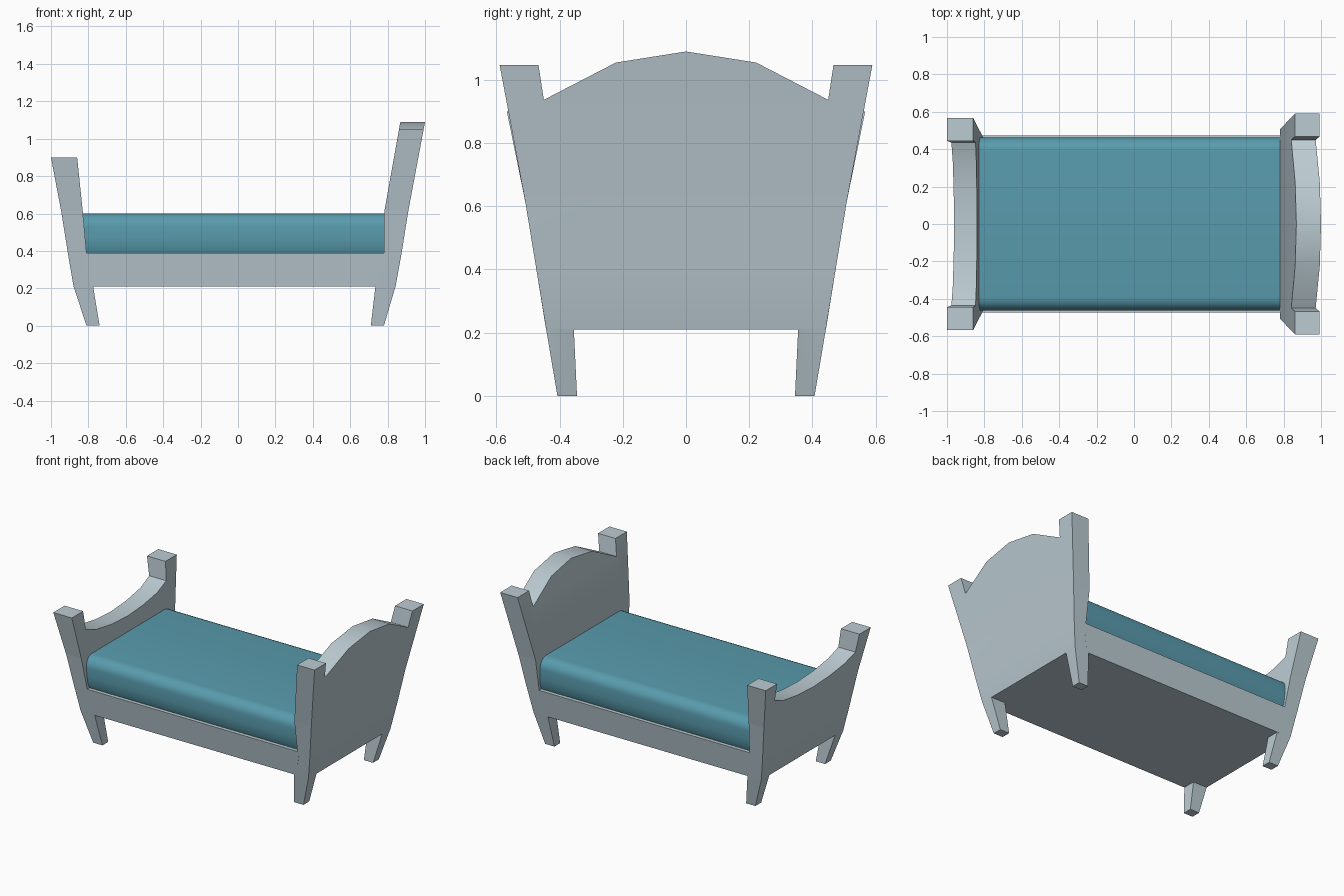
import bpy, bmesh, math

if "Cube" in bpy.data.objects:
    bpy.data.objects.remove(bpy.data.objects["Cube"])


def material(name, color):
    m = bpy.data.materials.new(name)
    m.diffuse_color = (*color, 1)
    m.use_nodes = True
    m.node_tree.nodes["Principled BSDF"].inputs["Base Color"].default_value = m.diffuse_color
    return m


WOOD = material("pale grey paint", (0.50, 0.60, 0.65))
CLOTH = material("teal cloth", (0.10, 0.33, 0.42))


def finish(bm, name, mat):
    bmesh.ops.recalc_face_normals(bm, faces=bm.faces)
    me = bpy.data.meshes.new(name)
    bm.to_mesh(me)
    bm.free()
    me.materials.append(mat)
    ob = bpy.data.objects.new(name, me)
    bpy.context.collection.objects.link(ob)
    bpy.ops.object.select_all(action='DESELECT')
    ob.select_set(True)
    bpy.context.view_layer.objects.active = ob
    bpy.ops.object.shade_smooth_by_angle(angle=math.radians(30))
    return ob


def interp(keys, z):
    # piecewise linear lookup, extended past the last key
    for (z0, a), (z1, b) in zip(keys, keys[1:]):
        if z <= z1 or (z1, b) == keys[-1]:
            return a + (b - a) * (z - z0) / (z1 - z0)


def end_board(name, half, outer, inner):
    """Board with posts and legs: mirrored y-z outline, leaning x faces."""
    outline = half + [(-y, z) for y, z in reversed(half) if y > 0]
    bm = bmesh.new()
    bm.faces.new([bm.verts.new((0, y, z)) for y, z in outline])
    for z in (0.213, 0.39, 0.61):
        bmesh.ops.bisect_plane(bm, geom=bm.verts[:] + bm.edges[:] + bm.faces[:],
                               plane_co=(0, 0, z), plane_no=(0, 0, 1))
    base = bm.verts[:]
    ext = bmesh.ops.extrude_face_region(bm, geom=bm.faces[:], use_keep_orig=True)
    for v in base:
        v.co.x = interp(outer, v.co.z)
    for v in ext["geom"]:
        if isinstance(v, bmesh.types.BMVert):
            v.co.x = interp(inner, v.co.z)
    return finish(bm, name, WOOD)


# outlines run from the inner leg, round the post, to the middle of the top
leg = [(0.355, 0.21), (0.345, 0), (0.407, 0), (0.443, 0.213), (0.508, 0.61)]
end_board("headboard",
          leg + [(0.59, 1.048), (0.467, 1.048), (0.45, 0.937), (0.222, 1.055), (0, 1.09)],
          [(0, 0.78), (0.213, 0.843), (0.39, 0.875), (0.61, 0.91), (1.09, 1.0)],
          [(0, 0.71), (0.213, 0.735), (0.39, 0.78), (0.61, 0.782), (1.09, 0.868)])
end_board("footboard",
          leg + [(0.567, 0.9), (0.445, 0.9), (0.435, 0.775), (0.33, 0.735),
                 (0.17, 0.71), (0, 0.70)],
          [(0, -0.81), (0.213, -0.88), (0.39, -0.91), (0.61, -0.945), (0.9, -1.0)],
          [(0, -0.74), (0.213, -0.775), (0.39, -0.81), (0.61, -0.83), (0.9, -0.86)])


def bar(name, profile, ends, mat):
    """Mirrored y-z profile carried along x between two ends."""
    full = profile + [(-y, z) for y, z in reversed(profile)]
    bm = bmesh.new()
    rings = [[bm.verts.new((x(z), y, z)) for y, z in full] for x in ends]
    for r in rings:
        bm.faces.new(r)
    n = len(full)
    for i in range(n):
        j = (i + 1) % n
        bm.faces.new((rings[0][i], rings[0][j], rings[1][j], rings[1][i]))
    return finish(bm, name, mat)


# bed frame between the boards, sides flush with the posts
bar("bed_frame", [(0.443, 0.21), (0.472, 0.39)],
    [lambda z: -0.79 - (z - 0.21) * 0.25, lambda z: 0.75 + (z - 0.21) * 0.25], WOOD)

# mattress with softly rounded long edges
R = 0.07
side = [(0.445, 0.385), (0.46, 0.42), (0.463, 0.47)]
side += [(0.392 + R * math.cos(a), 0.53 + R * math.sin(a))
         for a in (math.radians(d) for d in range(0, 91, 15))]
bar("mattress", side,
    [lambda z: -0.82 - (z - 0.39) * 0.08, lambda z: 0.79], CLOTH)
